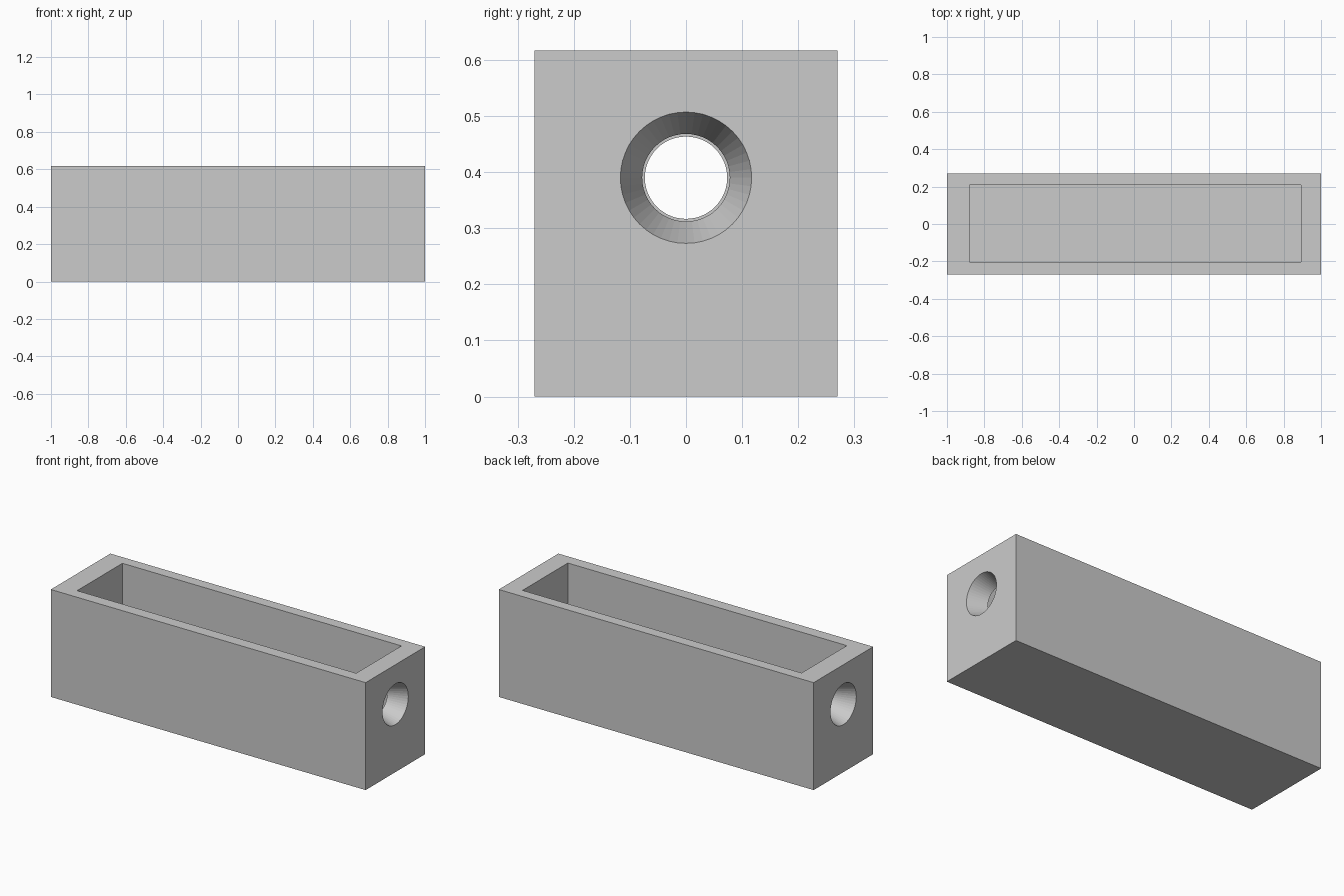
import bpy
from math import pi

cube = bpy.data.objects.get("Cube")
if cube:
    bpy.data.objects.remove(cube, do_unlink=True)

HEIGHT = 0.617
FLOOR = 0.12
HOLE_Z = 0.39

grey = bpy.data.materials.new("plain_grey")
grey.use_nodes = True
colour = (0.6, 0.6, 0.6, 1)
grey.diffuse_color = colour
grey.node_tree.nodes["Principled BSDF"].inputs["Base Color"].default_value = colour


def box(name, low, high):
    """Box spanning two opposite corners."""
    centre = [(a + b) / 2 for a, b in zip(low, high)]
    bpy.ops.mesh.primitive_cube_add(size=1, location=centre)
    obj = bpy.context.object
    obj.name = name
    obj.scale = [b - a for a, b in zip(low, high)]
    bpy.ops.object.transform_apply(location=True, rotation=True, scale=True)
    obj.data.materials.append(grey)
    return obj


def cut(target, cutter):
    """Subtract the cutter, then discard it."""
    cutter.hide_render = True
    mod = target.modifiers.new("cut", 'BOOLEAN')
    mod.operation = 'DIFFERENCE'
    mod.solver = 'EXACT'
    mod.object = cutter
    bpy.context.view_layer.objects.active = target
    bpy.ops.object.modifier_apply(modifier=mod.name)
    bpy.data.objects.remove(cutter, do_unlink=True)


# Open-topped trough
trough = box("trough", (-1, -0.27, 0), (1, 0.27, HEIGHT))
cut(trough, box("pocket", (-0.88, -0.203, FLOOR), (0.893, 0.208, HEIGHT + 0.1)))

# Tapered hole through each end wall, wide side outward
OUTER, INNER, WALL, EXTRA = 0.117, 0.077, 0.11, 0.02
slope = (OUTER - INNER) / WALL
for side in (-1, 1):
    bpy.ops.mesh.primitive_cone_add(
        vertices=48,
        radius1=INNER - slope * EXTRA,
        radius2=OUTER + slope * EXTRA,
        depth=WALL + 2 * EXTRA,
        location=(side * (1 - WALL / 2), 0, HOLE_Z),
        rotation=(0, side * pi / 2, 0))
    hole = bpy.context.object
    hole.name = "hole_cutter"
    hole.data.materials.append(grey)
    cut(trough, hole)
